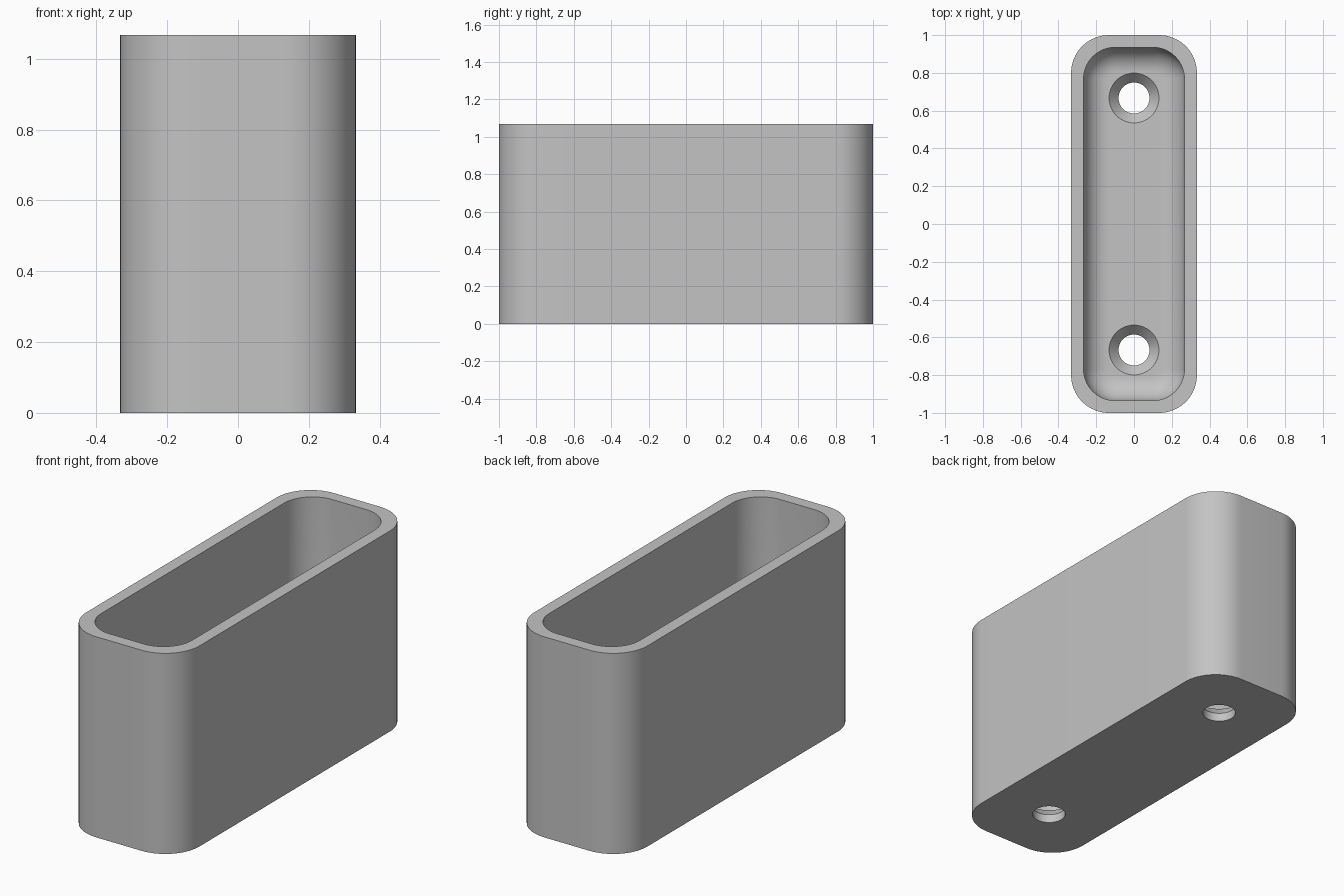
import bpy, bmesh
from math import sin, cos, pi

if "Cube" in bpy.data.objects:
    bpy.data.objects.remove(bpy.data.objects["Cube"])

HEIGHT, FLOOR, FILLET = 1.067, 0.1, 0.133
HOLE_Y = 0.667
CORNER_STEPS = 16

grey = bpy.data.materials.new("plain grey")
grey.use_nodes = True
colour = (0.55, 0.55, 0.55, 1)
grey.diffuse_color = colour
grey.node_tree.nodes["Principled BSDF"].inputs["Base Color"].default_value = colour


def rounded_ring(bm, hx, hy, r, z):
    """Vertices of a rounded rectangle, counter-clockwise."""
    verts = []
    for quarter, (sx, sy) in enumerate([(1, 1), (-1, 1), (-1, -1), (1, -1)]):
        for i in range(CORNER_STEPS + 1):
            a = (quarter + i / CORNER_STEPS) * pi / 2
            verts.append(bm.verts.new((sx * (hx - r) + r * cos(a),
                                       sy * (hy - r) + r * sin(a), z)))
    return verts


def round_ring(bm, r, z, y, steps=64):
    return [bm.verts.new((r * cos(2 * pi * i / steps),
                          y + r * sin(2 * pi * i / steps), z)) for i in range(steps)]


def loft(bm, rings):
    """Skin successive rings and cap both ends."""
    for a, b in zip(rings, rings[1:]):
        n = len(a)
        for i in range(n):
            j = (i + 1) % n
            bm.faces.new((a[i], a[j], b[j], b[i]))
    bm.faces.new(rings[0][::-1])
    bm.faces.new(rings[-1])


def make_object(name, bm):
    bmesh.ops.recalc_face_normals(bm, faces=bm.faces)
    mesh = bpy.data.meshes.new(name)
    bm.to_mesh(mesh)
    bm.free()
    mesh.materials.append(grey)
    obj = bpy.data.objects.new(name, mesh)
    bpy.context.collection.objects.link(obj)
    return obj


# Open box: outer wall, flat rim, inner wall, filleted floor
bm = bmesh.new()
rings = [rounded_ring(bm, 0.333, 1, 0.2, z) for z in (0, HEIGHT)]
rings.append(rounded_ring(bm, 0.267, 0.935, 0.167, HEIGHT))
for i in range(13):
    a = i / 12 * pi / 2
    inset = FILLET * (1 - cos(a))
    rings.append(rounded_ring(bm, 0.267 - inset, 0.935 - inset, 0.167 - inset,
                              FLOOR + FILLET * (1 - sin(a))))
loft(bm, rings)
box = make_object("open_box", bm)

# Countersunk screw holes through the floor
bm = bmesh.new()
for y in (-HOLE_Y, HOLE_Y):
    profile = [(0.082, -0.1), (0.082, 0.045), (0.132, FLOOR), (0.132, 0.3)]
    loft(bm, [round_ring(bm, r, z, y) for r, z in profile])
cutter = make_object("screw_hole_cutter", bm)
cutter.hide_render = True

cut = box.modifiers.new("screw holes", "BOOLEAN")
cut.operation = "DIFFERENCE"
cut.solver = "EXACT"
cut.object = cutter
bpy.ops.object.select_all(action="DESELECT")
box.select_set(True)
bpy.context.view_layer.objects.active = box
bpy.ops.object.modifier_apply(modifier=cut.name)
bpy.data.objects.remove(cutter)

bpy.ops.object.shade_smooth_by_angle(angle=pi / 6)
